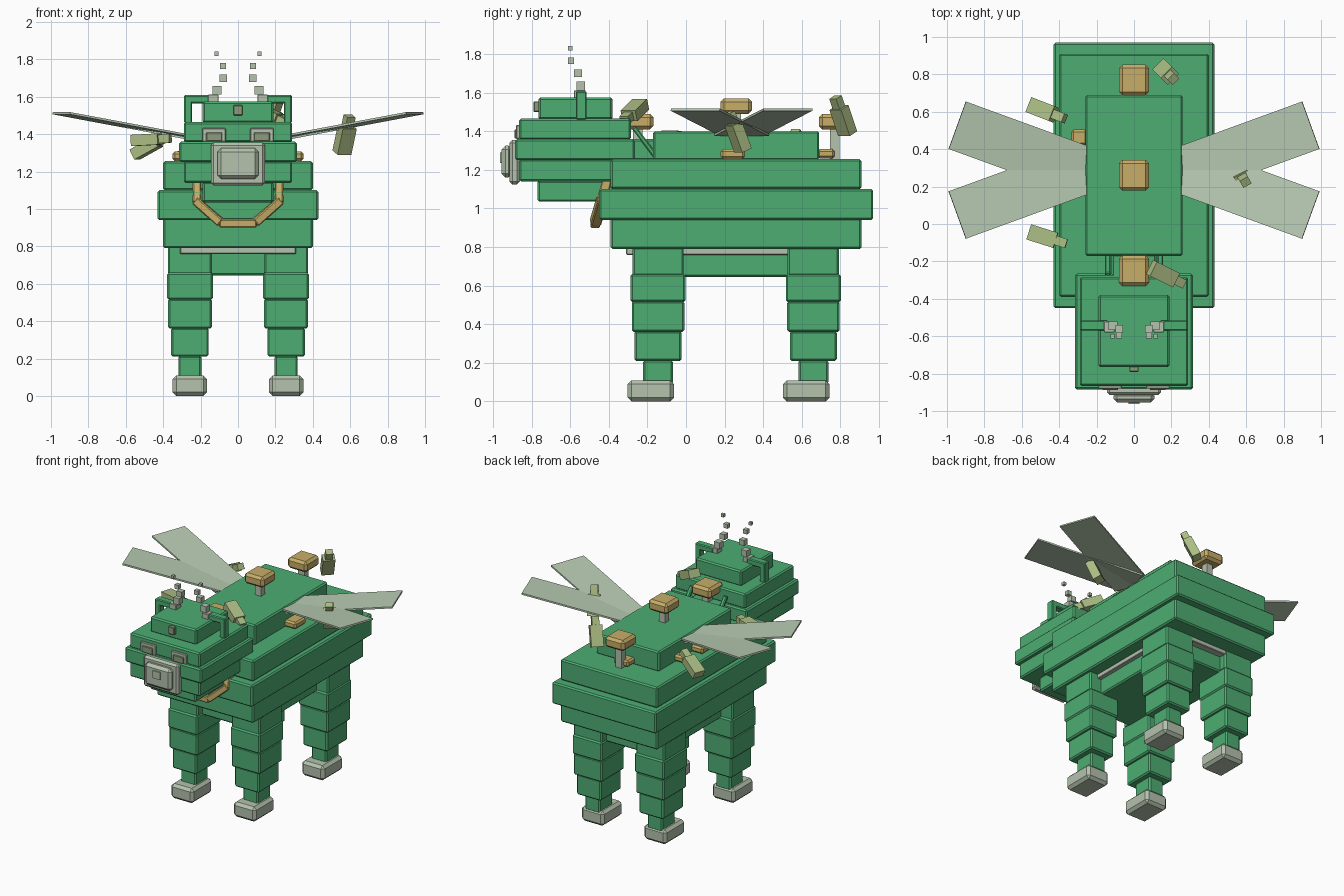
import bpy
from mathutils import Vector, Matrix

cube = bpy.data.objects.get("Cube")
if cube:
    bpy.data.objects.remove(cube, do_unlink=True)


def material(name, rgb):
    m = bpy.data.materials.new(name)
    m.use_nodes = True
    m.diffuse_color = (*rgb, 1)
    bsdf = next(n for n in m.node_tree.nodes if n.type == 'BSDF_PRINCIPLED')
    bsdf.inputs["Base Color"].default_value = (*rgb, 1)
    return m


GREEN = material("moss green", (0.075, 0.42, 0.17))
TAN = material("mushroom tan", (0.57, 0.42, 0.14))
STONE = material("pale stone", (0.46, 0.54, 0.42))
WING = material("wing pale green", (0.48, 0.60, 0.45))
LEAF = material("leaf olive", (0.41, 0.51, 0.23))
KHAKI = material("dark khaki", (0.27, 0.33, 0.2))

FACES = [(0, 1, 3, 2), (4, 6, 7, 5), (0, 4, 5, 1),
         (2, 3, 7, 6), (0, 2, 6, 4), (1, 5, 7, 3)]


def block(name, mat, x, y, z, bevel=0.01, rot=None):
    """Bevelled block from its x, y and z ranges, turned about its centre."""
    mid = Vector([sum(r) / 2 for r in (x, y, z)])
    corners = [Vector((a, b, c)) - mid for a in x for b in y for c in z]
    mesh = bpy.data.meshes.new(name)
    mesh.from_pydata(corners, [], FACES)
    mesh.materials.append(mat)
    ob = bpy.data.objects.new(name, mesh)
    bpy.context.collection.objects.link(ob)
    ob.matrix_world = Matrix.Translation(mid) @ (rot or Matrix.Identity(4))
    if bevel:
        mod = ob.modifiers.new("Bevel", 'BEVEL')
        mod.width = bevel
        mod.segments = 1
    return ob


def pair(name, mat, x, y, z, bevel=0.01, rot=None):
    """The same block on both sides."""
    block("left_" + name, mat, x, y, z, bevel, rot)
    flip = Matrix.Scale(-1, 4, (1, 0, 0))
    block("right_" + name, mat, (-x[1], -x[0]), y, z, bevel,
          flip @ rot @ flip if rot else None)


def around(c, s):
    return [(c[i] - s[i] / 2, c[i] + s[i] / 2) for i in range(3)]


def bar(name, mat, a, b, width, depth, bevel=0.006):
    """Block stretched between two points."""
    a, b = Vector(a), Vector(b)
    d = b - a
    rot = d.to_track_quat('X', 'Z').to_matrix().to_4x4()
    block(name, mat, *around((a + b) / 2, (d.length, width, depth)), bevel, rot)


# Body layers
for name, w, y, z in [("body_lower", .40, (-.39, .91), (.79, .95)),
                      ("body_middle", .43, (-.45, .97), (.94, 1.10)),
                      ("body_upper", .40, (-.39, .91), (1.10, 1.255)),
                      ("back_slab", .26, (-.17, .69), (1.25, 1.40)),
                      ("belly", .28, (-.22, .74), (.645, .79))]:
    block(name, GREEN, (-w, w), y, z)
block("belly_plate", STONE, (-.31, .31), (-.31, .79), (.76, .795), .004)

# Legs, stacked from the hip down
for side, y in (("front", -.145), ("back", .66)):
    for part, hx, hy, z in [("hip", .118, .133, (.65, .80)),
                            ("thigh", .122, .143, (.515, .66)),
                            ("knee", .117, .136, (.36, .52)),
                            ("shin", .10, .122, (.21, .365)),
                            ("ankle", .062, .077, (.09, .215))]:
        pair(f"{side}_{part}", GREEN, (.257 - hx, .257 + hx), (y - hy, y + hy), z)
    fy = y - .037
    pair(side + "_foot", STONE, (.165, .35), (fy - .12, fy + .12), (0, .11), .02)

# Head layers
for name, w, y, z in [("crown", .19, (-.765, -.38), (1.46, 1.575)),
                      ("brow", .29, (-.865, -.285), (1.355, 1.465)),
                      ("cheeks", .315, (-.885, -.265), (1.25, 1.36)),
                      ("muzzle", .29, (-.865, -.37), (1.14, 1.255)),
                      ("jaw", .19, (-.77, -.37), (1.035, 1.145)),
                      ("neck", .12, (-.40, -.15), (1.25, 1.36))]:
    block(name, GREEN, (-w, w), y, z)
for s in (-1, 1):
    bar("neck_strap", GREEN, (s * .14, -.27, 1.42), (s * .14, -.15, 1.26), .03, .025)

# Snout and eyes
block("snout_base", STONE, (-.145, .145), (-.915, -.86), (1.125, 1.355), .015)
block("snout", STONE, (-.11, .11), (-.955, -.90), (1.16, 1.325), .02)
block("nose", STONE, (-.03, .03), (-.963, -.95), (1.235, 1.29), 0)
pair("eye_frame", STONE, (.065, .19), (-.88, -.86), (1.36, 1.432), .004)
pair("eye", KHAKI, (.085, .17), (-.888, -.87), (1.362, 1.41), .003)
block("forehead_gem", KHAKI, (-.025, .025), (-.79, -.76), (1.50, 1.555), .004)

# Horns with drifting motes
pair("horn_post", GREEN, (.245, .288), (-.57, -.515), (1.46, 1.605), .006)
pair("horn_top", GREEN, (.14, .288), (-.57, -.515), (1.565, 1.608), .006)
pair("horn_tip", STONE, (.105, .16), (-.58, -.52), (1.57, 1.612), .003)
for x, y, z, s in [(.112, -.545, 1.635, .046), (.08, -.56, 1.70, .04),
                   (.08, -.595, 1.765, .032), (.114, -.60, 1.83, .022)]:
    pair("mote", STONE, *around((x, y, z), (s, s, s)), 0)

# Collar
for s in (-1, 1):
    bar("collar_strap", TAN, (s * .22, -.405, 1.16), (s * .22, -.44, 1.03), .045, .05)
    bar("collar_side", TAN, (s * .225, -.435, 1.045), (s * .09, -.47, .925), .055, .045)
block("collar_front", TAN, (-.10, .10), (-.495, -.445), (.90, .945), .006)

# Mushrooms on the back
for name, y, z in [("front", -.25, 1.41), ("middle", .26, 1.49), ("rear", .77, 1.41)]:
    block(name + "_mushroom_cap", TAN, (-.08, .08), (y - .082, y + .082), (z, z + .08), .018)
    block(name + "_mushroom_stem", STONE, (-.025, .025), (y - .025, y + .025), (z - .16, z + .01), 0)

# Shelf fungi on the slab sides
pair("shelf_fungus", TAN, (.25, .35), (.18, .305), (1.257, 1.307), .012)
block("side_shelf_fungus", TAN, (-.335, -.25), (.42, .505), (1.262, 1.31), .012)
block("rear_shelf_fungus", TAN, (-.06, .06), (.68, .77), (1.26, 1.307), .012)

# Wings: two crossing blades on each side
for s, side in ((1, "left"), (-1, "right")):
    for d, part in ((1, "rear"), (-1, "front")):
        tip = Vector((s * .945, .288 + d * .24, 1.512))
        along = Vector((s * .925, d * .337, .173)).normalized()
        bar(f"{side}_{part}_wing", WING, tip - along * .76, tip, .27, .012, 0)

# Leaves: a big leaf block with a small tip block
for big, tip, in [((-.49, .61, 1.325), (-.40, .575, 1.375)),
                  ((-.49, -.065, 1.37), (-.395, -.095, 1.375)),
                  ((.155, -.265, 1.51), (.235, -.305, 1.47)),
                  ((.17, .815, 1.455), (.20, .785, 1.545)),
                  ((.57, .27, 1.37), (.59, .235, 1.465))]:
    big, tip = Vector(big), Vector(tip)
    d = (tip - big).normalized()
    bar("leaf", LEAF, big - d * .075, big + d * .075, .085, .06, 0)
    bar("leaf_tip", LEAF, tip - d * .035, tip + d * .035, .05, .045, 0)
